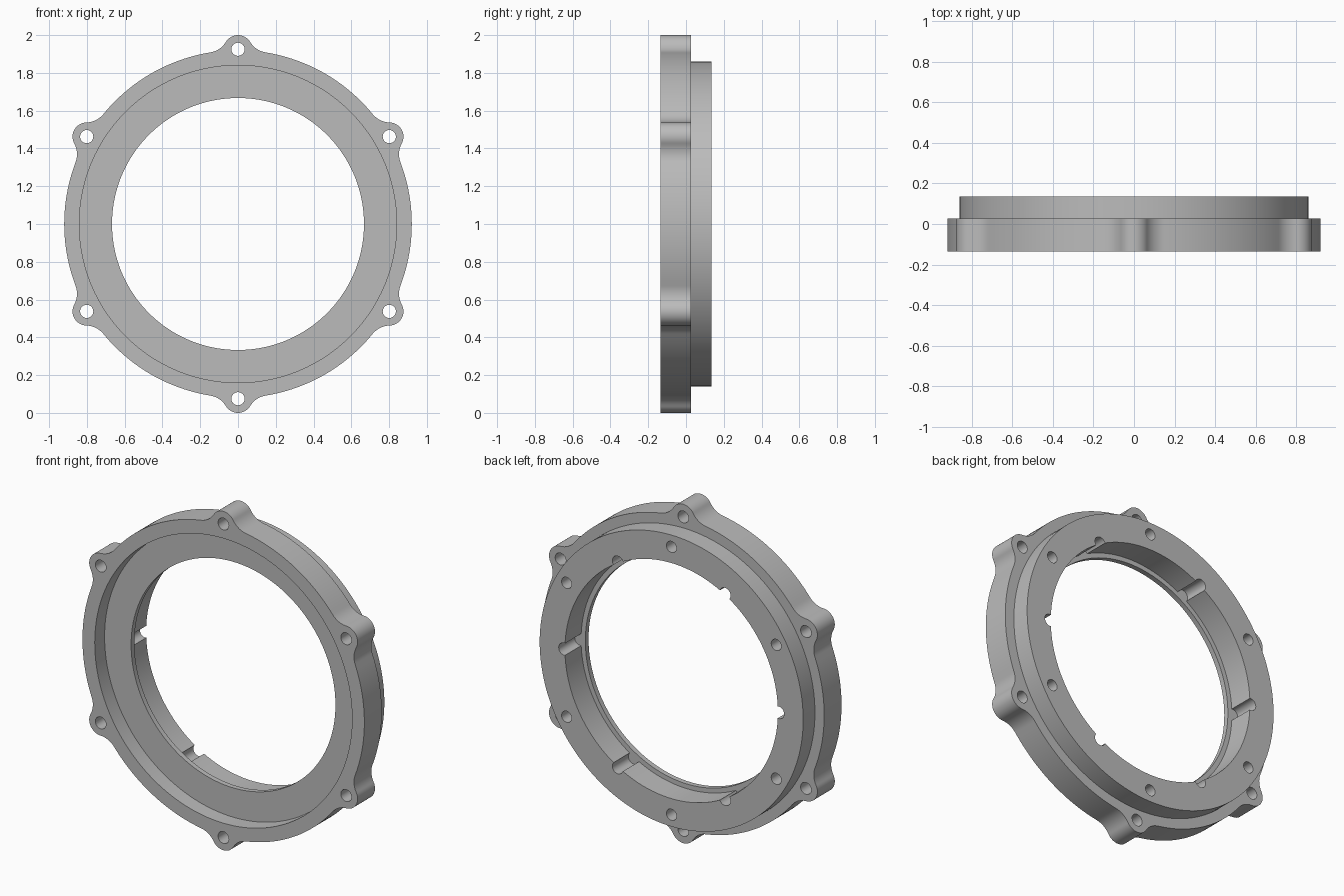
import bpy, bmesh
from math import sin, cos, pi, acos, atan2, radians

if "Cube" in bpy.data.objects:
    bpy.data.objects.remove(bpy.data.objects["Cube"], do_unlink=True)

FRONT, STEP, BACK = -0.136, 0.026, 0.136   # depth planes along y
FLOOR, LIP = -0.044, -0.014                # recess floor and back of inner lip
CENTRE_Z = 1.0

grey = bpy.data.materials.new("machined_grey")
grey.use_nodes = True
colour = (0.5, 0.5, 0.5, 1)
grey.diffuse_color = colour
grey.node_tree.nodes["Principled BSDF"].inputs["Base Color"].default_value = colour


def arc(cx, cz, r, a0, a1, n):
    return [(cx + r * cos(a0 + (a1 - a0) * i / n), cz + r * sin(a0 + (a1 - a0) * i / n))
            for i in range(n + 1)]


def circle(r, n, cx=0, cz=0):
    return arc(cx, cz, r, 0, 2 * pi, n)[:-1]


def ring_of_circles(r, n, dist, start):
    angles = [radians(start + 60 * k) for k in range(6)]
    return [circle(r, n, dist * cos(a), dist * sin(a)) for a in angles]


def prism(name, outlines, y0, y1):
    """Solid made by extruding closed (x, z) outlines along y."""
    bm = bmesh.new()
    for pts in outlines:
        face = bm.faces.new([bm.verts.new((x, y0, z + CENTRE_Z)) for x, z in pts])
        out = bmesh.ops.extrude_face_region(bm, geom=[face], use_keep_orig=True)
        verts = [g for g in out["geom"] if isinstance(g, bmesh.types.BMVert)]
        bmesh.ops.translate(bm, verts=verts, vec=(0, y1 - y0, 0))
    bmesh.ops.recalc_face_normals(bm, faces=bm.faces)
    mesh = bpy.data.meshes.new(name)
    bm.to_mesh(mesh)
    bm.free()
    mesh.materials.append(grey)
    obj = bpy.data.objects.new(name, mesh)
    bpy.context.collection.objects.link(obj)
    return obj


def lugged_outline(rim, lug_dist, lug, fillet):
    """Round rim with six bolt lugs blended in by concave fillets."""
    a, b = rim + fillet, lug + fillet
    t = acos((a * a + lug_dist ** 2 - b * b) / (2 * a * lug_dist))
    fx, fz = a * cos(t), a * sin(t)              # fillet centre for a lug on +x
    to_lug = atan2(-fz, lug_dist - fx)
    lug_end = atan2(fz, fx - lug_dist)
    half = arc(lug_dist, 0, lug, 0, lug_end, 12)
    half += arc(fx, fz, fillet, to_lug, t - pi, 10)[1:]
    half += arc(0, 0, rim, t, radians(30), 14)[1:]
    sector = [(x, -z) for x, z in reversed(half[1:])] + half[:-1]
    pts = []
    for k in range(6):
        c, s = cos(radians(30 + 60 * k)), sin(radians(30 + 60 * k))
        pts += [(x * c - z * s, x * s + z * c) for x, z in sector]
    return pts


# Solid body: lugged flange in front, plain spigot behind
ring = prism("flange_ring", [lugged_outline(0.92, 0.925, 0.075, 0.12)], FRONT, STEP)
spigot = prism("spigot", [circle(0.86, 180)], -0.03, BACK)

# Cutters
cutters = [
    prism("front_recess", [circle(0.84, 180)], -0.3, FLOOR),
    prism("lip_bore", [circle(0.667, 180)], -0.35, 0.35),
    prism("rear_bore", [circle(0.695, 180)], LIP, 0.3),
    prism("bore_notches", ring_of_circles(0.036, 24, 0.7, 0), LIP, 0.25),
    prism("lug_holes", ring_of_circles(0.035, 24, 0.925, 30), -0.3, 0.3),
    prism("rear_blind_holes", ring_of_circles(0.033, 24, 0.79, 30), 0.02, 0.3),
]

for tool, op in [(spigot, "UNION")] + [(c, "DIFFERENCE") for c in cutters]:
    mod = ring.modifiers.new(tool.name, "BOOLEAN")
    mod.operation, mod.solver, mod.object = op, "EXACT", tool

# Bake the booleans and drop the helpers
depsgraph = bpy.context.evaluated_depsgraph_get()
ring.data = bpy.data.meshes.new_from_object(ring.evaluated_get(depsgraph))
ring.modifiers.clear()
for tool in [spigot] + cutters:
    bpy.data.objects.remove(tool, do_unlink=True)

bpy.ops.object.select_all(action="DESELECT")
ring.select_set(True)
bpy.context.view_layer.objects.active = ring
bpy.ops.object.shade_smooth_by_angle(angle=radians(30))
